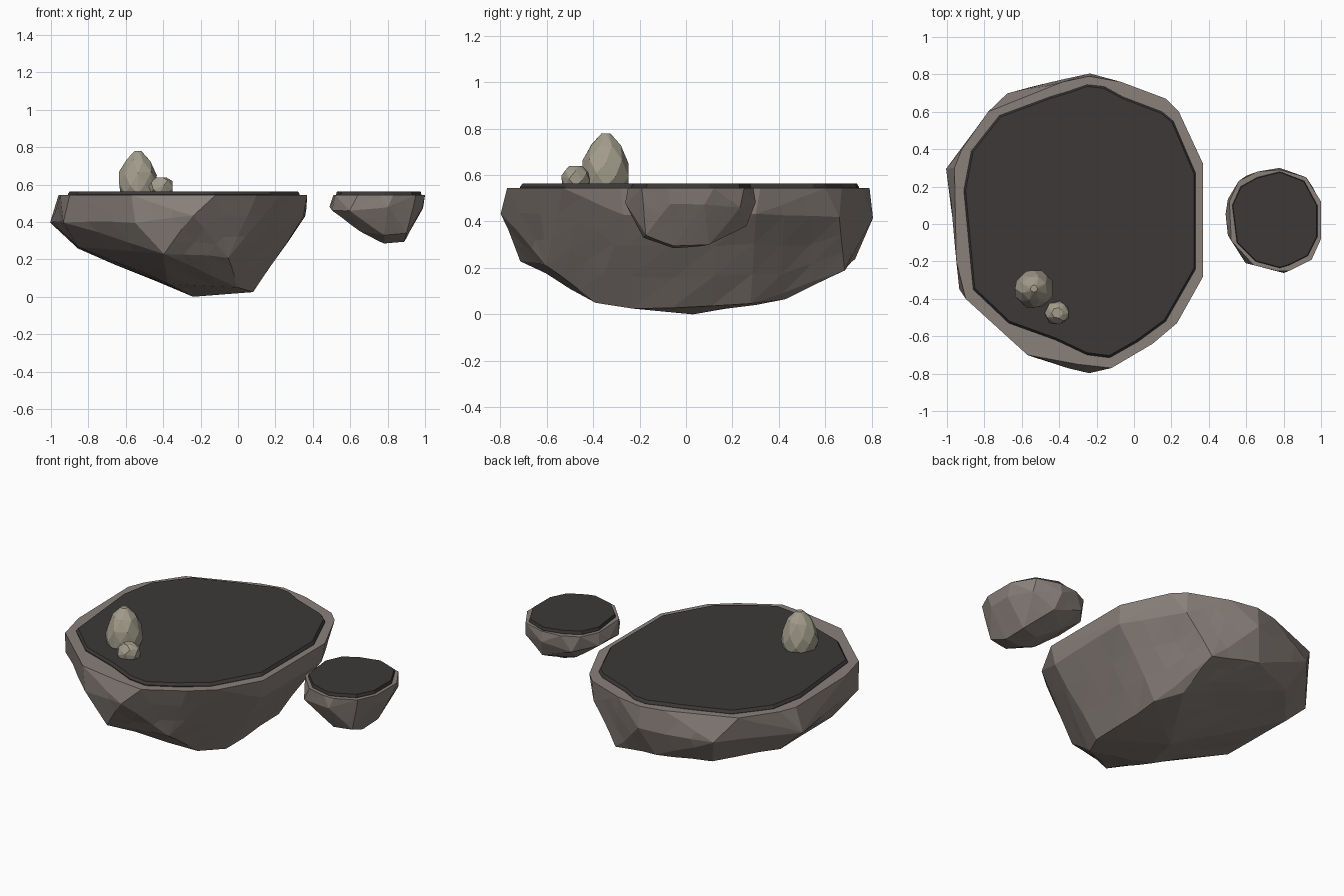
import bpy, bmesh, math, random
from mathutils import Vector, noise

if "Cube" in bpy.data.objects:
    bpy.data.objects.remove(bpy.data.objects["Cube"])

random.seed(4)


def material(name, rgb):
    m = bpy.data.materials.new(name)
    m.diffuse_color = (*rgb, 1)
    m.use_nodes = True
    m.node_tree.nodes["Principled BSDF"].inputs["Base Color"].default_value = m.diffuse_color
    return m


ROCK = material("brown_rock", (0.25, 0.215, 0.195))
DARK = material("dark_ground", (0.045, 0.04, 0.039))
STONE = material("pale_stone", (0.36, 0.335, 0.26))


def finish(name, bm, mat):
    bmesh.ops.recalc_face_normals(bm, faces=bm.faces)
    me = bpy.data.meshes.new(name)
    bm.to_mesh(me)
    bm.free()
    me.materials.append(mat)
    ob = bpy.data.objects.new(name, me)
    bpy.context.collection.objects.link(ob)
    return ob


def hull(points):
    bm = bmesh.new()
    for p in points:
        bm.verts.new(p)
    res = bmesh.ops.convex_hull(bm, input=bm.verts)
    junk = {v for v in res["geom_interior"] + res["geom_unused"]
            if isinstance(v, bmesh.types.BMVert)}
    bmesh.ops.delete(bm, geom=list(junk), context='VERTS')
    return bm


def chiselled_rock(name, points, chip):
    """Faceted hull with small chipped planes; the flat top stays level."""
    bm = hull(points)
    bmesh.ops.dissolve_limit(bm, angle_limit=math.radians(3),
                             verts=bm.verts, edges=bm.edges)
    bmesh.ops.triangulate(bm, faces=[f for f in bm.faces if f.normal.z < 0.9])
    long_edges = [e for e in bm.edges if e.calc_length() > chip * 20
                  and min(v.co.z for v in e.verts) < 0.53]
    bmesh.ops.subdivide_edges(bm, edges=long_edges, cuts=2, use_grid_fill=True)
    for v in bm.verts:
        if 0.03 < v.co.z < 0.5:
            v.co += noise.noise_vector(v.co * 6) * chip
    return finish(name, bm, ROCK)


def ground_slab(name, outline, z0=0.535, z1=0.563):
    """Thin dark plate with a slightly sloped edge."""
    bm = bmesh.new()
    n = len(outline)
    c = Vector((sum(p[0] for p in outline) / n, sum(p[1] for p in outline) / n))
    rings = []
    for z, s in ((z0, 1.0), (0.548, 1.0), (z1, 0.985)):
        rings.append([bm.verts.new((*(c + (Vector(p) - c) * s), z)) for p in outline])
    for a, b in zip(rings, rings[1:]):
        for i in range(n):
            j = (i + 1) % n
            bm.faces.new((a[i], a[j], b[j], b[i]))
    bm.faces.new(rings[-1])
    bm.faces.new(rings[0][::-1])
    return finish(name, bm, DARK)


def standing_stone(name, x, y, profile, sides):
    """Pointed faceted boulder from jittered rings."""
    pts = []
    for k, (r, z) in enumerate(profile):
        for i in range(sides):
            a = math.tau * (i + 0.5 * (k % 2)) / sides
            rr = r * random.uniform(0.93, 1.04)
            pts.append((x + rr * math.cos(a), y + rr * math.sin(a),
                        z + (random.uniform(-0.012, 0.012) if 0 < k < len(profile) - 1 else 0)))
    bm = hull(pts)
    bmesh.ops.dissolve_limit(bm, angle_limit=math.radians(8),
                             verts=bm.verts, edges=bm.edges)
    return finish(name, bm, STONE)


# Large floating island: rim, widest band, lower shoulders, keel
rim = [(-.96, .3), (-.92, .4), (-.78, .6), (-.38, .76), (-.24, .79), (-.07, .76),
       (.17, .67), (.24, .6), (.37, .32), (.37, -.28), (.23, -.53), (.1, -.64),
       (-.12, -.77), (-.3, -.75), (-.57, -.7), (-.9, -.4), (-.95, -.2)]
body = [(-1, .3, .4), (-.68, .7, .4), (-.24, .8, .41), (.17, .66, .42), (.355, .3, .43),
        (.355, -.27, .43), (-.24, -.8, .43), (-.55, -.71, .4), (-.93, -.35, .4),
        (-.86, -.2, .27), (-.86, .3, .26), (-.4, -.71, .23), (-.05, -.6, .21),
        (0, .68, .19), (-.3, .73, .24), (-.6, .6, .23)]
keel = [(.08, -.23, .025), (.08, .28, .045), (0, .43, .07), (0, -.39, .05),
        (-.24, .03, 0), (-.36, .12, .06), (-.38, -.3, .075)]
chiselled_rock("large_island_rock", [(x, y, .543) for x, y in rim] + body + keel, 0.012)

ground_slab("large_island_ground", [
    (-.91, .18), (-.87, .39), (-.72, .58), (-.45, .68), (-.35, .71), (-.25, .745),
    (-.16, .735), (-.06, .68), (.15, .6), (.21, .55), (.33, .27), (.33, -.24),
    (.17, -.52), (.02, -.63), (-.13, -.715), (-.25, -.7), (-.42, -.62),
    (-.67, -.53), (-.86, -.35)])

# Small floating island
small_rim = [(.51, .12), (.56, .23), (.66, .28), (.78, .29), (.92, .25), (1, .12),
             (1, -.08), (.95, -.19), (.83, -.25), (.76, -.25), (.64, -.22), (.52, -.09)]
small_body = [(.49, .05, .48), (.5, .13, .47), (.6, .26, .45), (.78, .3, .48), (.93, .23, .46),
              (.985, .08, .47), (.985, -.07, .47), (.8, -.26, .48), (.6, -.21, .46),
              (.5, -.06, .46), (.65, -.1, .355), (.65, .14, .36), (.8, .26, .38),
              (.78, -.18, .33), (.78, -.05, .285), (.78, .07, .29),
              (.89, -.05, .295), (.89, .1, .3), (.9, -.17, .34)]
chiselled_rock("small_island_rock", [(x, y, .543) for x, y in small_rim] + small_body, 0.006)

ground_slab("small_island_ground", [
    (.525, .1), (.57, .2), (.66, .25), (.78, .28), (.91, .23), (.98, .1), (.98, -.07),
    (.93, -.17), (.83, -.22), (.78, -.235), (.65, -.2), (.55, -.1)])

# Standing stones on the large island
standing_stone("tall_stone", -.535, -.345,
               [(.1, .55), (.107, .6), (.098, .66), (.07, .73), (.02, .778)], 8)
standing_stone("short_stone", -.41, -.475,
               [(.058, .55), (.066, .585), (.058, .615), (.03, .638)], 7)
